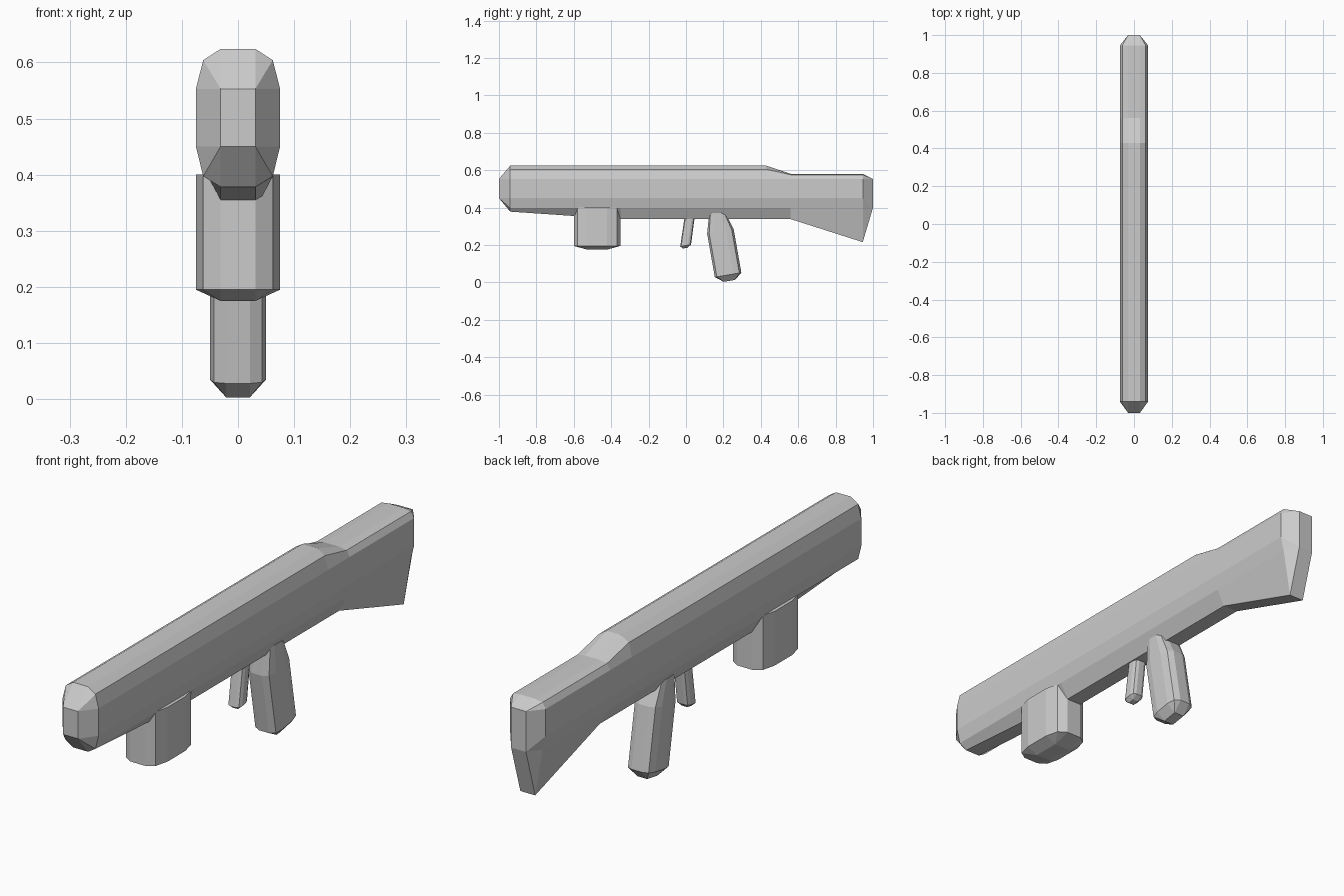
import bpy, bmesh
from mathutils import Vector

if "Cube" in bpy.data.objects:
    bpy.data.objects.remove(bpy.data.objects["Cube"])

def section(xs, vs):
    """12-sided outline: xs = inner..outer half widths, vs = heights from top inner to bottom inner."""
    half = list(zip(xs + xs[::-1], vs))
    return half + [(-x, v) for x, v in reversed(half)]

def loft(name, rings):
    """Skin a list of equal-length point rings and cap both ends."""
    bm = bmesh.new()
    loops = [[bm.verts.new(p) for p in r] for r in rings]
    n = len(loops[0])
    for a, b in zip(loops, loops[1:]):
        for i in range(n):
            j = (i + 1) % n
            bm.faces.new((a[i], a[j], b[j], b[i]))
    bm.faces.new(loops[0][::-1])
    bm.faces.new(loops[-1])
    bmesh.ops.remove_doubles(bm, verts=bm.verts, dist=1e-5)
    bmesh.ops.recalc_face_normals(bm, faces=bm.faces)
    me = bpy.data.meshes.new(name)
    bm.to_mesh(me)
    bm.free()
    ob = bpy.data.objects.new(name, me)
    bpy.context.collection.objects.link(ob)
    return ob

# Body and stock: sections along y, ends pinched to a small rectangle
W = [0.031, 0.062, 0.075]
PINCH = [0.031] * 3
TOP = [0.624, 0.604, 0.553]
LOW = [0.580, 0.575, 0.553]
stations = [
    (-1.0, PINCH, [0.553] * 3 + [0.45] * 3),
    (-0.94, W, TOP + [0.45, 0.397, 0.378]),
    (-0.35, W, TOP + [0.45, 0.397, 0.338]),
    (0.43, W, TOP + [0.45, 0.397, 0.338]),
    (0.56, W, LOW + [0.45, 0.397, 0.338]),
    (0.945, W, LOW + [0.45, 0.397, 0.215]),
    (1.0, PINCH, [0.553] * 3 + [0.40] * 3),
]
loft("body", [[(x, y, z) for x, z in section(xs, zs)] for y, xs, zs in stations])

def post(name, xs, ys, rings):
    """Faceted post; rings are (centre y, centre z, y scale, pinched, slope of the ring)."""
    out = []
    for cy, cz, s, pinched, slope in rings:
        px = [xs[0]] * 3 if pinched else xs
        py = [ys[2]] * 3 if pinched else ys
        sec = section(px, [v * s for v in py] + [-v * s for v in py[::-1]])
        out.append([Vector((x, cy + v, cz + v * slope)) for x, v in sec])
    return loft(name, out)

# Front magazine
post("magazine", W, [0.125, 0.105, 0.053],
     [(-0.475, 0.40, 1, False, 0), (-0.475, 0.195, 1, False, 0), (-0.475, 0.175, 1, True, 0)])

# Slanted rear grip
post("grip", [0.021, 0.043, 0.05], [0.071, 0.06, 0.03],
     [(0.168, 0.37, 0.62, False, 0), (0.184, 0.272, 1, False, 0.17),
      (0.225, 0.040, 1, False, 0.17), (0.232, 0.008, 1, True, 0.17)])

# Trigger
post("trigger", [0.011, 0.022, 0.027], [0.029, 0.024, 0.012],
     [(0.021, 0.36, 0.95, False, 0.17), (-0.002, 0.197, 1, False, 0.17), (-0.004, 0.183, 1, True, 0.17)])
